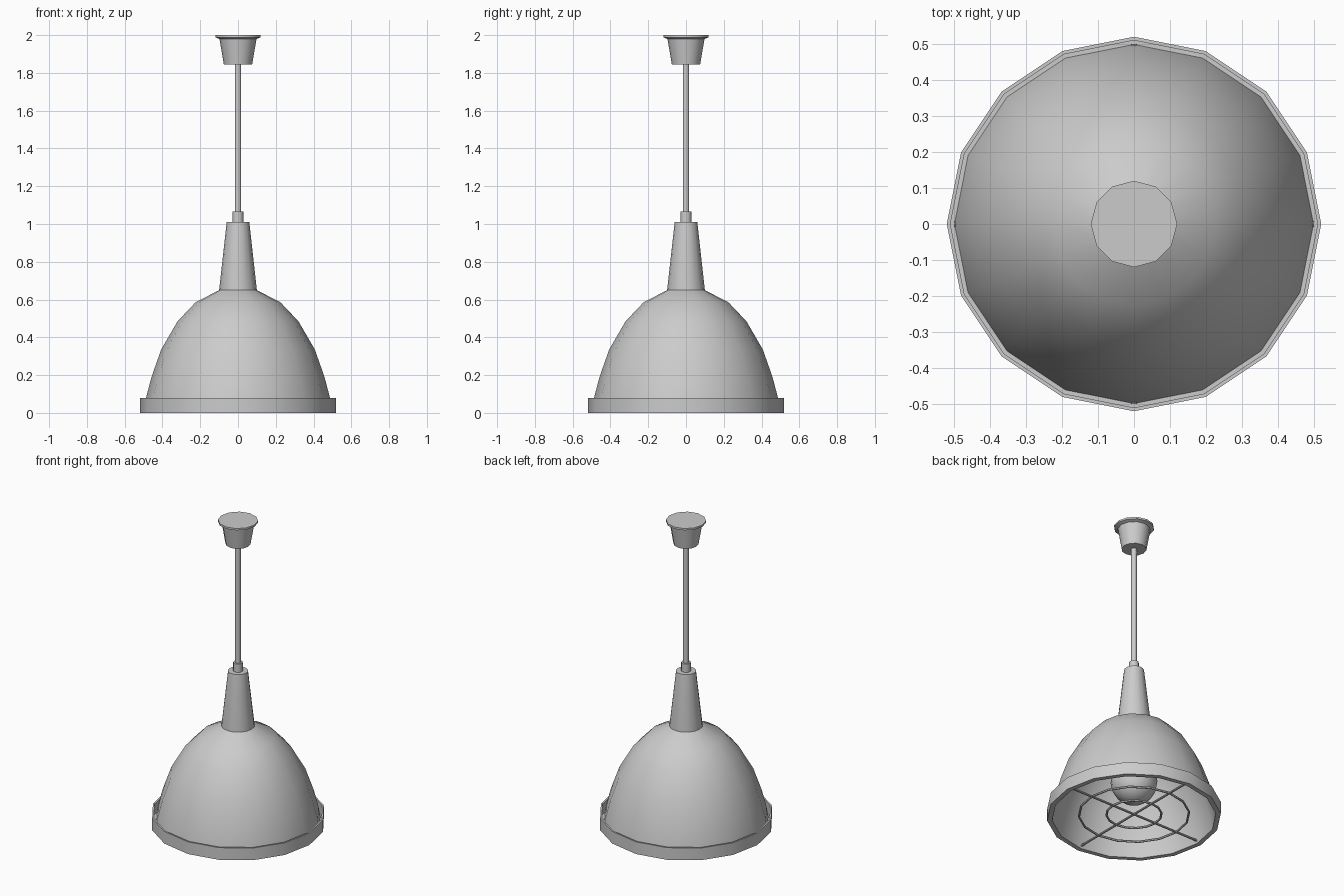
import bpy, bmesh, math
from mathutils import Vector, Matrix

if "Cube" in bpy.data.objects:
    bpy.data.objects.remove(bpy.data.objects["Cube"])


def finish(name, bm):
    bmesh.ops.remove_doubles(bm, verts=bm.verts, dist=1e-5)
    bmesh.ops.recalc_face_normals(bm, faces=bm.faces)
    me = bpy.data.meshes.new(name)
    bm.to_mesh(me)
    bm.free()
    ob = bpy.data.objects.new(name, me)
    bpy.context.collection.objects.link(ob)
    me.shade_smooth()
    me.set_sharp_from_angle(angle=math.radians(40))
    return ob


def lathe(name, profile, sides=16, closed=False):
    """Spin (radius, z) points round the z axis; open profiles get flat caps."""
    bm = bmesh.new()
    rings = []
    for r, z in profile:
        rings.append([bm.verts.new((r * math.cos(a), r * math.sin(a), z))
                      for a in (2 * math.pi * i / sides for i in range(sides))])
    pairs = list(zip(rings, rings[1:]))
    if closed:
        pairs.append((rings[-1], rings[0]))
    else:
        bm.faces.new(rings[0])
        bm.faces.new(rings[-1])
    for low, high in pairs:
        for i in range(sides):
            j = (i + 1) % sides
            bm.faces.new((low[i], low[j], high[j], high[i]))
    return finish(name, bm)


# Thin domed shade: outer skin up, inner skin down
dome = [(0.50, 0.0), (0.487, 0.08), (0.458, 0.19), (0.407, 0.335),
        (0.32, 0.485), (0.225, 0.585), (0.10, 0.65)]
inner = [(r - 0.01, max(z - 0.006, 0.0)) for r, z in reversed(dome)]
lathe("shade", dome + inner, closed=True)

# Raised rim band with a narrow floor joining the shade
lathe("rim", [(0.52, 0.0), (0.52, 0.08), (0.51, 0.08), (0.51, 0.008),
              (0.498, 0.008), (0.498, 0.0)], closed=True)

# Neck, bushing, rod and ceiling canopy
lathe("neck", [(0.10, 0.64), (0.10, 0.65), (0.06, 1.01)])
lathe("bushing", [(0.029, 1.0), (0.029, 1.065)], 12)
lathe("rod", [(0.017, 1.0), (0.017, 1.86)], 12)
lathe("canopy", [(0.075, 1.845), (0.098, 1.98), (0.12, 1.988), (0.12, 2.0)], 12)

# Bulb and its socket
bulb = [(0.14 * math.sin(math.radians(a)), 0.24 - 0.14 * math.cos(math.radians(a)))
        for a in (8, 30, 50, 70, 90, 110, 130)]
lathe("bulb", bulb + [(0.075, 0.39), (0.06, 0.46)])
lathe("socket", [(0.075, 0.45), (0.075, 0.645)])

# Wire guard: two rings and a cross
GUARD_Z, WIRE = 0.02, 0.007
for name, radius in (("guard_ring_outer", 0.33), ("guard_ring_inner", 0.165)):
    section = [(radius + WIRE * math.cos(k * math.pi / 3),
                GUARD_Z + WIRE * math.sin(k * math.pi / 3)) for k in range(6)]
    lathe(name, section, closed=True)
for name, axis in (("guard_bar_x", "Y"), ("guard_bar_y", "X")):
    bm = bmesh.new()
    bmesh.ops.create_cone(bm, cap_ends=True, segments=8, radius1=WIRE, radius2=WIRE,
                          depth=1.0,
                          matrix=Matrix.Translation(Vector((0, 0, GUARD_Z)))
                          @ Matrix.Rotation(math.pi / 2, 4, axis))
    finish(name, bm)
